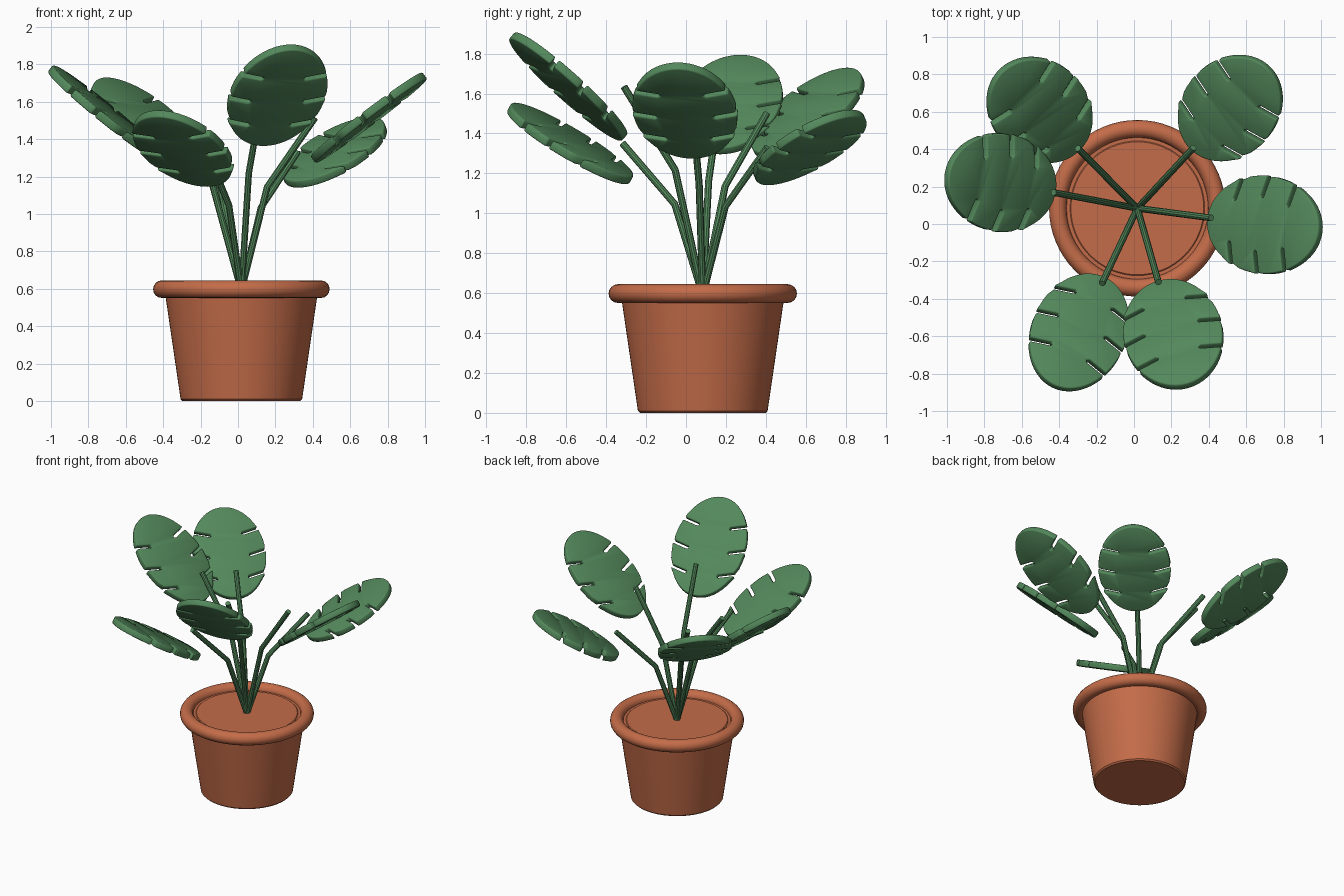
import bpy, bmesh
from math import sin, cos, pi, radians, atan2, asin
from mathutils import Vector, Matrix

cube = bpy.data.objects.get("Cube")
if cube:
    bpy.data.objects.remove(cube, do_unlink=True)

POT = Vector((0.018, 0.084, 0.0))   # pot axis


def material(name, rgb):
    m = bpy.data.materials.new(name)
    m.use_nodes = True
    m.diffuse_color = (*rgb, 1)
    m.node_tree.nodes["Principled BSDF"].inputs["Base Color"].default_value = (*rgb, 1)
    return m


terracotta = material("terracotta", (0.55, 0.15, 0.066))
leaf_green = material("leaf green", (0.088, 0.25, 0.106))


def smooth(obj, degrees=35):
    bpy.ops.object.select_all(action='DESELECT')
    obj.select_set(True)
    bpy.context.view_layer.objects.active = obj
    bpy.ops.object.shade_smooth_by_angle(angle=radians(degrees))


def mesh_object(name, bm, mat):
    me = bpy.data.meshes.new(name)
    bmesh.ops.recalc_face_normals(bm, faces=bm.faces)
    bm.to_mesh(me)
    bm.free()
    me.materials.append(mat)
    obj = bpy.data.objects.new(name, me)
    bpy.context.collection.objects.link(obj)
    return obj


def lathe(name, profile, mat, steps=64):
    """Spin an (r, z) profile round the pot axis; both ends are capped."""
    bm = bmesh.new()
    rings = [[bm.verts.new((r * cos(2 * pi * i / steps), r * sin(2 * pi * i / steps), z))
              for i in range(steps)] for r, z in profile]
    for low, high in zip(rings, rings[1:]):
        for i in range(steps):
            j = (i + 1) % steps
            bm.faces.new((low[i], low[j], high[j], high[i]))
    bm.faces.new(rings[0])
    bm.faces.new(rings[-1])
    obj = mesh_object(name, bm, mat)
    obj.location = POT
    smooth(obj)
    return obj


# Pot body, soil and rolled rim
lathe("pot_body", [(0.315, 0), (0.325, 0.01), (0.41, 0.59), (0.40, 0.6)], terracotta)
lathe("soil", [(0.36, 0.58), (0.36, 0.602), (0.355, 0.606)], terracotta)
bpy.ops.mesh.primitive_torus_add(major_segments=64, minor_segments=16, major_radius=0.425,
                                 minor_radius=0.047, location=POT + Vector((0, 0, 0.598)))
rim = bpy.context.object
rim.name = "pot_rim"
rim.data.materials.append(terracotta)
smooth(rim, 60)


def leaf_outline(a, b, steps=56):
    """Ellipse of half length a and half width b with three slanted slots on each side."""
    half_gap, depth = 0.012, 0.115
    points = []
    slots = []
    for k in (-0.48, 0.0, 0.48):
        t = asin(k)
        slots += [(t, 1), (pi - t, -1)]
    for i in range(steps):
        t = -pi / 2 + 2 * pi * i / steps
        if all(abs(t - s) > 0.09 for s, side in slots):
            points.append((t, [Vector((b * cos(t), a * sin(t)))]))
    for t, side in slots:
        mouth = Vector((b * cos(t), a * sin(t)))
        out = Vector((side, 0.28)).normalized()
        across = Vector((-out.y, out.x)) * half_gap     # counter-clockwise across the slot
        inner = mouth - out * depth
        points.append((t, [mouth - across, inner - across, inner - out * half_gap,
                           inner + across, mouth + across]))
    return [p for t, group in sorted(points, key=lambda g: g[0]) for p in group]


def add_leaf(name, centre, azimuth, pitch, a, b):
    bm = bmesh.new()
    bm.faces.new([bm.verts.new((p.x, p.y, 0)) for p in leaf_outline(a, b)])
    obj = mesh_object(name, bm, leaf_green)
    obj.matrix_world = (Matrix.Translation(centre) @ Matrix.Rotation(azimuth - pi / 2, 4, 'Z')
                        @ Matrix.Rotation(pitch, 4, 'X'))
    solid = obj.modifiers.new("thickness", 'SOLIDIFY')
    solid.thickness = 0.046
    solid.offset = 0
    bevel = obj.modifiers.new("soft_edge", 'BEVEL')
    bevel.width = 0.008
    bevel.segments = 2
    bevel.limit_method = 'ANGLE'
    bevel.angle_limit = radians(50)
    smooth(obj)


def add_stem(name, points, radius=0.018):
    curve = bpy.data.curves.new(name, 'CURVE')
    curve.dimensions = '3D'
    curve.bevel_depth = radius
    curve.bevel_resolution = 3
    curve.use_fill_caps = True
    spline = curve.splines.new('POLY')
    spline.points.add(len(points) - 1)
    for sp, p in zip(spline.points, points):
        sp.co = (*p, 1)
    curve.materials.append(leaf_green)
    obj = bpy.data.objects.new(name, curve)
    bpy.context.collection.objects.link(obj)
    bpy.ops.object.select_all(action='DESELECT')
    obj.select_set(True)
    bpy.context.view_layer.objects.active = obj
    bpy.ops.object.convert(target='MESH')
    smooth(bpy.context.object)


# Leaves: name, centre, upward pitch, half length, half width
leaves = [
    ("back_left", (0.515, 0.62, 1.33), 30, 0.345, 0.255),
    ("left", (0.70, -0.005, 1.515), 37, 0.375, 0.262),
    ("front_left", (0.21, -0.59, 1.635), 42, 0.385, 0.265),
    ("front_right", (-0.295, -0.58, 1.35), 30.5, 0.37, 0.253),
    ("right", (-0.715, 0.222, 1.545), 39, 0.373, 0.262),
    ("back_right", (-0.505, 0.61, 1.50), 36, 0.365, 0.26),
]
for name, centre, pitch, a, b in leaves:
    centre = Vector(centre)
    azimuth = atan2(centre.y - POT.y, centre.x - POT.x)
    add_leaf(name + "_leaf", centre, azimuth, radians(pitch), a, b)

    # Stem rises steeply, kinks, then leans out to the leaf
    base = POT + Vector((0, 0, 0.59))
    tip = centre - 0.29 * Vector((cos(azimuth), sin(azimuth), 0))
    rise = tip - base
    bend = base + Vector((rise.x * 0.35, rise.y * 0.35, rise.z * 0.6))
    add_stem(name + "_stem", [base, bend, tip])
